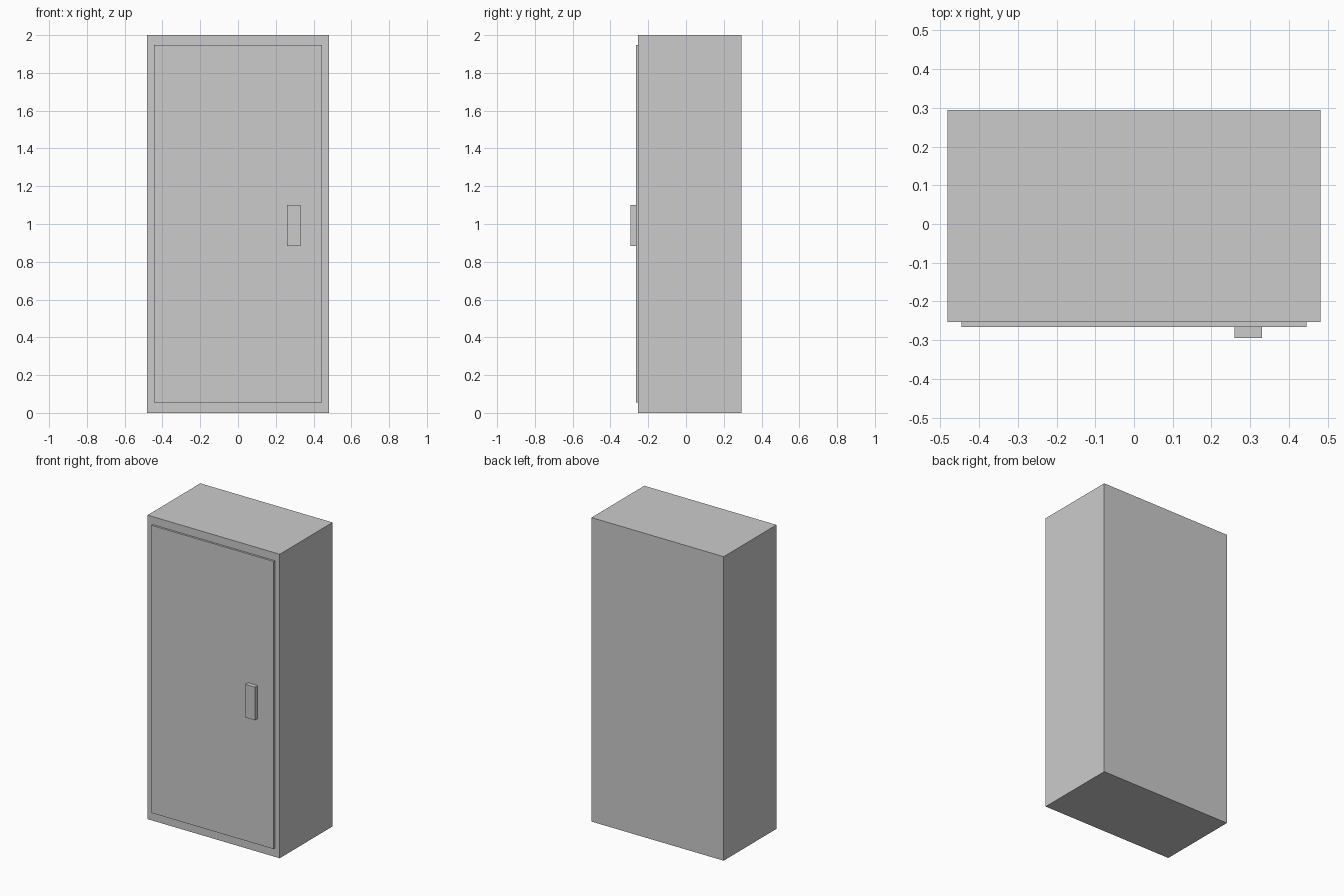
import bpy
import bmesh
from mathutils import Vector

if "Cube" in bpy.data.objects:
    bpy.data.objects.remove(bpy.data.objects["Cube"])


def box(name, lo, hi):
    """Axis-aligned box between two corners."""
    lo, hi = Vector(lo), Vector(hi)
    mesh = bpy.data.meshes.new(name)
    bm = bmesh.new()
    bmesh.ops.create_cube(bm, size=1)
    bmesh.ops.scale(bm, vec=hi - lo, verts=bm.verts)
    bm.to_mesh(mesh)
    bm.free()
    obj = bpy.data.objects.new(name, mesh)
    obj.location = (lo + hi) / 2
    bpy.context.collection.objects.link(obj)
    return obj


BACK, FRONT, DOOR_FRONT, HANDLE_FRONT = 0.295, -0.253, -0.266, -0.295

# Main cabinet body
box("cabinet_body", (-0.481, FRONT, 0), (0.481, BACK, 2))
# Thin raised door panel
box("door", (-0.445, DOOR_FRONT, 0.056), (0.445, FRONT, 1.948))
# Block handle on the right of the door
box("door_handle", (0.26, HANDLE_FRONT, 0.883), (0.33, DOOR_FRONT, 1.101))
